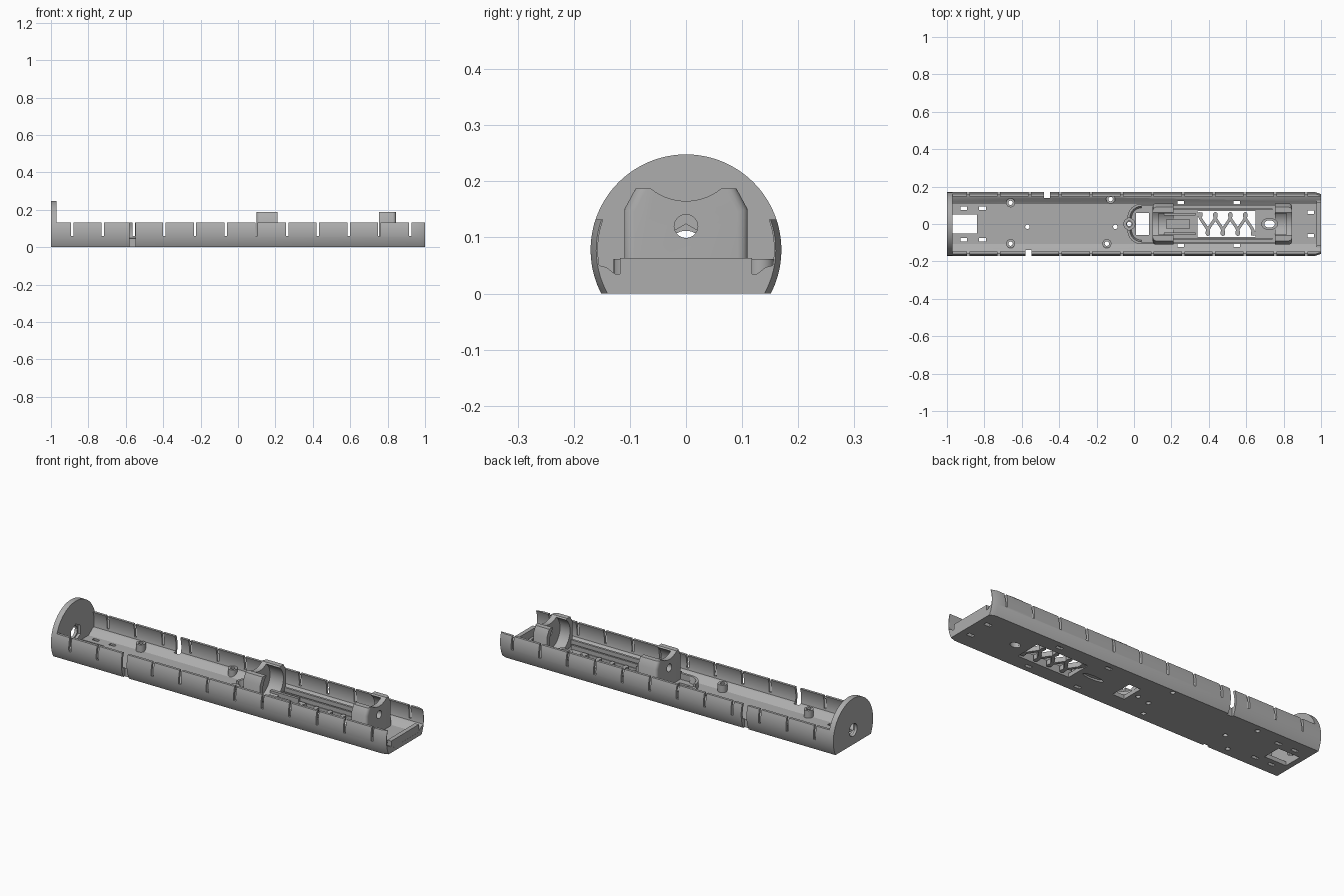
import bpy, bmesh, math
from mathutils import Matrix, Vector

if "Cube" in bpy.data.objects:
    bpy.data.objects.remove(bpy.data.objects["Cube"])

grey = bpy.data.materials.new("plain grey")
grey.diffuse_color = (0.42, 0.42, 0.42, 1)
grey.use_nodes = True
grey.node_tree.nodes["Principled BSDF"].inputs["Base Color"].default_value = grey.diffuse_color
CZ = 0.078  # height of the tube axis


def add_object(name, bm):
    bmesh.ops.recalc_face_normals(bm, faces=bm.faces)
    me = bpy.data.meshes.new(name)
    bm.to_mesh(me)
    bm.free()
    me.materials.append(grey)
    ob = bpy.data.objects.new(name, me)
    bpy.context.collection.objects.link(ob)
    return ob


def box(bm, x0, x1, y0, y1, z0, z1):
    m = Matrix.Translation(((x0 + x1) / 2, (y0 + y1) / 2, (z0 + z1) / 2))
    bmesh.ops.create_cube(bm, size=1, matrix=m @ Matrix.Diagonal((x1 - x0, y1 - y0, z1 - z0, 1)))


def cyl(bm, p, r, length, axis='Z', n=24, sx=1):
    rot = Matrix.Identity(4)
    if axis == 'X':
        rot = Matrix.Rotation(math.pi / 2, 4, 'Y') @ Matrix.Rotation(math.pi / 2, 4, 'Z')
    bmesh.ops.create_cone(bm, cap_ends=True, segments=n, radius1=r, radius2=r, depth=length,
                          matrix=Matrix.Translation(p) @ Matrix.Diagonal((sx, 1, 1, 1)) @ rot)


def loft(bm, sections):
    """Join matching closed loops of points and cap both ends."""
    rings = [[bm.verts.new(p) for p in s] for s in sections]
    n = len(rings[0])
    for a, b in zip(rings, rings[1:]):
        for i in range(n):
            bm.faces.new((a[i], a[(i + 1) % n], b[(i + 1) % n], b[i]))
    bm.faces.new(rings[0][::-1])
    bm.faces.new(rings[-1])


def prism(bm, yz, x0, x1):
    loft(bm, [[(x, y, z) for y, z in yz] for x in (x0, x1)])


def cut(ob, fill):
    """Subtract every shape that fill() adds to a helper mesh."""
    bm = bmesh.new()
    fill(bm)
    cutter = add_object("cutter", bm)
    cutter.hide_render = True
    mod = ob.modifiers.new("cut", 'BOOLEAN')
    mod.operation, mod.solver, mod.object = 'DIFFERENCE', 'EXACT', cutter
    mod.use_self = True
    dg = bpy.context.evaluated_depsgraph_get()
    me = bpy.data.meshes.new_from_object(ob.evaluated_get(dg))
    ob.modifiers.clear()
    ob.data = me
    bpy.data.objects.remove(cutter)


def arc(r, z0, z1, n):
    a0, a1 = math.asin((z0 - CZ) / r), math.asin((z1 - CZ) / r)
    return [(r * math.cos(a0 + (a1 - a0) * i / n), CZ + r * math.sin(a0 + (a1 - a0) * i / n))
            for i in range(n + 1)]


def tray_section(x, r):
    half = arc(r, 0, 0.132, 12) + arc(0.157, 0.132, 0.05, 8)
    half += [(0.142, 0.047), (0.12, 0.03), (0.108, 0.022)]
    return [(x, y, z) for y, z in half] + [(x, -y, z) for y, z in reversed(half)]


# Trough with flat floor and curved side walls, tapering at the open end
bm = bmesh.new()
loft(bm, [tray_section(-0.985, 0.17), tray_section(0.97, 0.17), tray_section(1.0, 0.16)])
tray = add_object("tray", bm)
PEGS = [(-0.66, 0.113), (-0.66, -0.105), (-0.125, 0.133), (-0.145, -0.105)]


def tray_cuts(bm):
    for s in (-1, 1):
        full = -0.563 if s < 0 else -0.465
        for i in range(12):                                   # wall slits
            x = -0.887 + 0.1643 * i
            if s < 0 and i == 2:
                continue
            lo, hi = sorted((s * 0.145, s * 0.19))
            box(bm, x - 0.0065, x + 0.0065, lo, hi, 0.06, 0.2)
        lo, hi = sorted((s * 0.14, s * 0.2))
        box(bm, full - 0.016, full + 0.016, lo, hi, -0.1, 0.3)  # full height notch
        for x, y, w in ((-0.91, 0.085, 0.018), (-0.81, 0.085, 0.018), (0.25, 0.113, 0.018),
                        (0.55, 0.113, 0.018), (0.945, 0.063, 0.02)):
            box(bm, x - 0.018, x + 0.018, s * y - w / 2, s * y + w / 2, -0.1, 0.1)
    for x, y in PEGS + [(-0.57, -0.015), (-0.1, -0.015), (-0.025, 0)]:
        cyl(bm, (x, y, 0), 0.012, 0.3, n=16)
    box(bm, -0.97, -0.84, -0.05, 0.05, -0.1, 0.1)             # rear window
    box(bm, 0.01, 0.08, -0.06, 0.06, -0.1, 0.1)               # middle window
    box(bm, 0.34, 0.65, -0.07, 0.07, -0.1, 0.1)               # spring window
    cyl(bm, (0.725, 0, 0), 0.02, 0.3, sx=1.4)                 # stud hole
    cyl(bm, (0.25, 0, 0), 0.015, 0.02, sx=4)                  # underside recess


cut(tray, tray_cuts)

# End disc with a hexagonal pocket and a round hole
bm = bmesh.new()
pts = arc(0.17, 0, CZ + 0.1699, 40)
prism(bm, pts + [(-y, z) for y, z in reversed(pts)], -1.0, -0.97)
disc = add_object("end_disc", bm)


def disc_cuts(bm):
    cyl(bm, (-0.96, 0, CZ), 0.046, 0.05, 'X', 6)
    cyl(bm, (-0.99, 0, CZ), 0.034, 0.06, 'X', 24)


cut(disc, disc_cuts)

# Low lip across the open end
bm = bmesh.new()
prism(bm, [(-0.135, 0.005), (0.135, 0.005), (0.135, 0.035), (0.118, 0.035), (0.118, 0.063),
           (-0.118, 0.063), (-0.118, 0.035), (-0.135, 0.035)], 0.976, 0.9995)
add_object("end_lip", bm)


# Hollow pegs and boss
def tube(name, x, y, r, ri, z1, sx=1):
    bm = bmesh.new()
    cyl(bm, (x, y, (0.012 + z1) / 2), r, z1 - 0.012, sx=sx)
    ob = add_object(name, bm)
    cut(ob, lambda b: cyl(b, (x, y, 0), ri, 0.4, n=16, sx=sx))


for x, y in PEGS:
    tube("peg", x, y, 0.024, 0.012, 0.062)
tube("screw_boss", -0.025, 0, 0.032, 0.016, 0.04)
tube("slider_stud", 0.725, 0, 0.032, 0.02, 0.045, 1.4)


# Octagonal end holders, hollow toward each other
def holder(name, x0, x1, outer, inner):
    bm = bmesh.new()
    half = [(0.11, 0.012), (0.11, 0.15), (0.09, 0.187)]
    prism(bm, half + [(-y, z) for y, z in reversed(half)], x0, x1)
    edges = [e for e in bm.edges if all(abs(v.co.x - outer) < 1e-4 and abs(v.co.y) > 0.08
                                        for v in e.verts) and abs(e.verts[0].co.z - e.verts[1].co.z) > 0.01]
    bmesh.ops.bevel(bm, geom=edges, offset=0.018, segments=4, profile=0.5, affect='EDGES')
    ob = add_object(name, bm)
    wall = outer + 0.03 * (1 if inner > outer else -1)
    far = inner + (inner - outer) * 0.3
    mid = (x0 + x1) / 2

    def cuts(b):
        cyl(b, ((wall + far) / 2, 0, 0.113), 0.088, abs(far - wall), 'X', 40)
        cyl(b, (mid, 0, 0.12), 0.021, 0.3, 'X', 24)
        cyl(b, (mid, 0, 0.265), 0.1, 0.4, 'X', 64)
    cut(ob, cuts)


holder("inner_holder", 0.1, 0.21, 0.1, 0.21)
holder("outer_holder", 0.755, 0.845, 0.845, 0.755)

# Side rails, guide strips and curved horns of the slider bed
for s in (-1, 1):
    for name, x0, x1, y0, y1, z1 in (("bed_rail", 0.1, 0.84, 0.096, 0.108, 0.06),
                                     ("guide_strip", 0.17, 0.74, 0.074, 0.084, 0.045),
                                     ("tongue_side", 0.16, 0.33, 0.045, 0.06, 0.05),
                                     ("horn_link", 0.04, 0.11, 0.095, 0.108, 0.055)):
        bm = bmesh.new()
        lo, hi = sorted((s * y0, s * y1))
        box(bm, x0, x1, lo, hi, 0.012, z1)
        add_object(name, bm)
    bm = bmesh.new()
    loft(bm, [[(0.04 - r * math.sin(a), s * (0.033 + r * math.cos(a)), z) for r, z in
               ((0.075, 0.012), (0.075, 0.055), (0.062, 0.055), (0.05, 0.012))]
              for a in (math.pi / 2 * i / 10 for i in range(11))])
    add_object("bed_horn", bm)

# Central tongue
bm = bmesh.new()
box(bm, 0.17, 0.3, -0.024, 0.024, 0.015, 0.04)
add_object("tongue", bm)

# Winding flat spring in the window
N = 140
path = []
for i in range(N + 1):
    t = i / N
    a = 2 * math.pi * 3.5 * t
    path.append(Vector((0.355 + 0.28 * t - 0.013 * math.sin(2 * a), 0.056 * math.cos(a), 0)))
bm = bmesh.new()
sections = []
for i, p in enumerate(path):
    d = (path[min(i + 1, N)] - path[max(i - 1, 0)]).normalized()
    n = Vector((-d.y, d.x, 0)) * 0.008
    sections.append([(q.x, q.y, z) for q, z in ((p + n, 0.004), (p + n, 0.03), (p - n, 0.03), (p - n, 0.004))])
loft(bm, sections)
add_object("winding_spring", bm)

# Tabs joining the spring to the bed
bm = bmesh.new()
box(bm, 0.33, 0.365, 0.04, 0.062, 0.004, 0.03)
box(bm, 0.625, 0.66, -0.062, -0.04, 0.004, 0.03)
add_object("spring_tabs", bm)

# Smooth the round surfaces while keeping crisp edges
bpy.ops.object.select_all(action='SELECT')
bpy.context.view_layer.objects.active = tray
bpy.ops.object.shade_smooth_by_angle(angle=math.radians(30))
